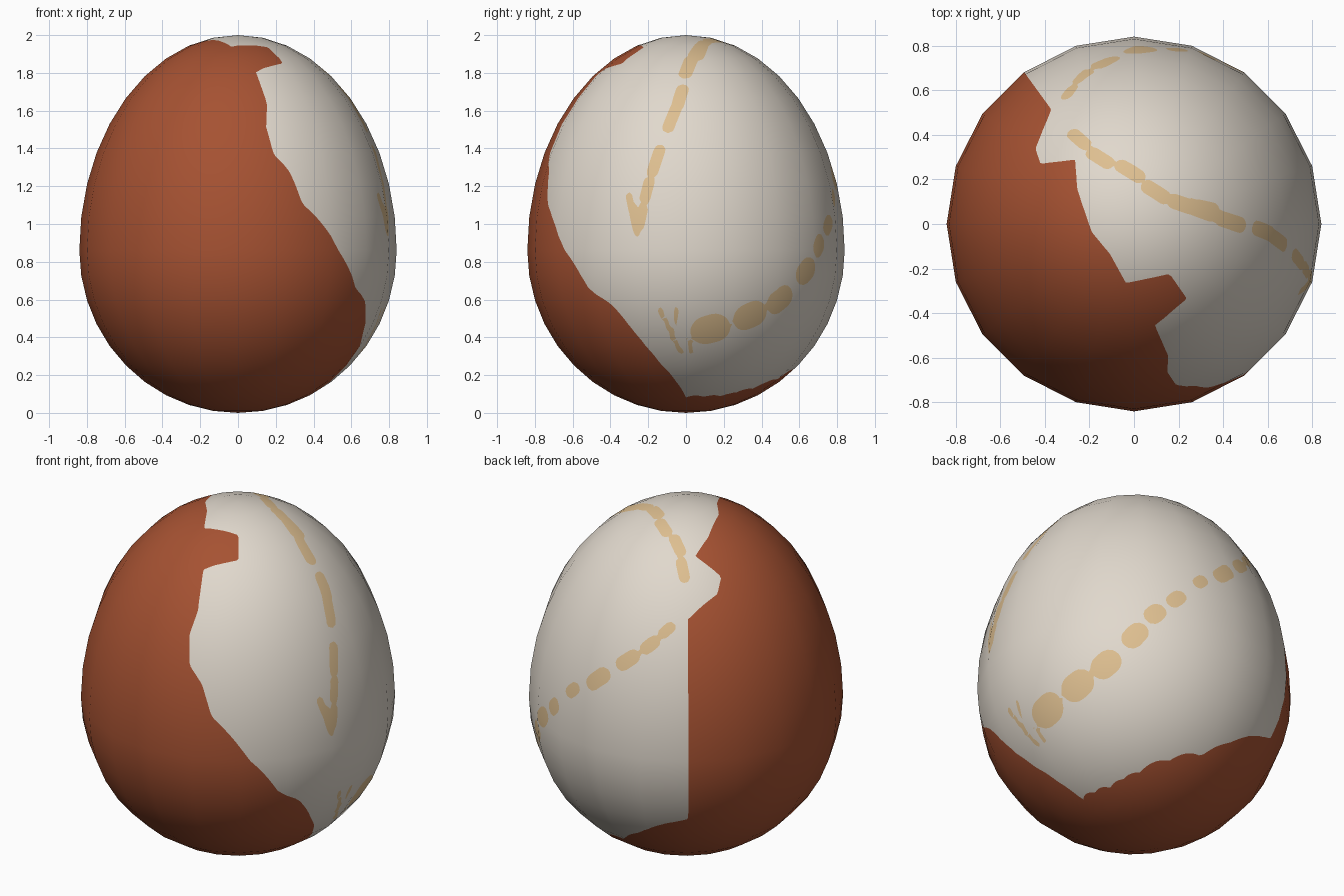
import bpy, bmesh, math
from mathutils import Vector
from mathutils.bvhtree import BVHTree

if "Cube" in bpy.data.objects:
    bpy.data.objects.remove(bpy.data.objects["Cube"])

R, MID, TOP, LOW = 0.84, 0.86, 1.14, 0.86      # egg radius, widest height, upper and lower half heights

# ---- egg body: 20 x 20 sphere stretched differently above and below its widest ring
bm = bmesh.new()
bmesh.ops.create_uvsphere(bm, u_segments=20, v_segments=20, radius=1)
for v in bm.verts:
    v.co = Vector((v.co.x * R, v.co.y * R, MID + v.co.z * (TOP if v.co.z > 0 else LOW)))
tree = BVHTree.FromBMesh(bm)


def half(z):
    return TOP if z > MID else LOW


def ring(z):
    return R * math.sqrt(max(0, 1 - ((z - MID) / half(z)) ** 2))


def flat(x, y, z):
    """Unroll a surface point around the top pole."""
    r = math.hypot(x, y)
    p = math.atan2(r / R, (z - MID) / half(z))
    return (p * x / r, p * y / r) if r > 1e-6 else (0.0, p)


# ---- outline of the cream area: over the top (x, y), down the front (x, z), round the base (angle, z)
over_top = [(-.372, .515), (-.444, .34), (-.42, .27), (-.265, .29), (-.255, .157), (-.19, -.036),
            (-.108, -.135), (-.036, -.265), (.16, -.224), (.238, -.336), (.094, -.457)]
down_front = [(.155, 1.635), (.15, 1.52), (.19, 1.37), (.275, 1.28), (.345, 1.11), (.53, .87)]
round_base = [(-39.6, .656), (-31, .58), (-13.4, .26), (0, .08), (29.5, .085), (54, .125),
              (89, .225), (114, .42), (125.9, .48)]
outline = [flat(x, y, MID + TOP * math.sqrt(1 - (x * x + y * y) / R ** 2)) for x, y in over_top]
outline += [flat(x, -math.sqrt(ring(z) ** 2 - x * x), z) for x, z in down_front]
for (a0, z0), (a1, z1) in zip(round_base, round_base[1:] + round_base[-1:]):
    for t in (0, .5):
        a, z = math.radians(a0 + t * (a1 - a0)), z0 + t * (z1 - z0)
        if t == 0 or a0 != a1:
            outline.append(flat(ring(z) * math.cos(a), ring(z) * math.sin(a), z))


def cream_field(co):
    """Signed distance to the outline, negative inside the cream area."""
    px, py = flat(*co)
    best, inside = 9.0, False
    x0, y0 = outline[-1]
    for x1, y1 in outline:
        dx, dy = x1 - x0, y1 - y0
        t = ((px - x0) * dx + (py - y0) * dy) / (dx * dx + dy * dy)
        t = min(1, max(0, t))
        best = min(best, (px - x0 - t * dx) ** 2 + (py - y0 - t * dy) ** 2)
        if (y0 > py) != (y1 > py) and px < x0 + (py - y0) / dy * dx:
            inside = not inside
        x0, y0 = x1, y1
    return -math.sqrt(best) if inside else math.sqrt(best)


# ---- tan speckles: rows of rounded dabs laid on the surface as seen from four sides
RIGHT = (0, 0, 686, 251.5, 189)
ABOVE = (-90, 90, 1134, 225, 223)
BACK_LEFT = (125, 24, 686, 696, 186)
BELOW = (50, -28, 1134, 696, 186)


def pick(view, u, v):
    az, el, cu, cv, scale = view
    az, el = math.radians(az), math.radians(el)
    back = Vector((math.cos(el) * math.cos(az), math.cos(el) * math.sin(az), math.sin(el)))
    right = Vector((-math.sin(az), math.cos(az), 0))
    start = Vector((0, 0, MID)) + right * (u - cu) / scale + back.cross(right) * (cv - v) / scale
    return tree.ray_cast(start + back * 5, -back)[0]


speckles = []


def dabs(view, points, r0, r1, stretch):
    """One dab per point, turned along the row, radius running from r0 to r1."""
    row = [p for p in (pick(view, u, v) for u, v in points) if p]
    last = len(row) - 1
    for i, p in enumerate(row):
        a, b = max(0, i - 1), min(last, i + 1)
        d = (row[b] - row[a]) / (b - a) * stretch
        speckles.append((p - d, d * 2, r0 + (r1 - r0) * i / last))


def twig(view, u0, v0, u1, v1, r):
    a, b = pick(view, u0, v0), pick(view, u1, v1)
    speckles.append((a, b - a, r))


dabs(ABOVE, [(1079, 140), (1100, 159), (1130, 172), (1156, 193), (1182, 205), (1206, 210)], .03, .036, .3)
dabs(RIGHT, [(698, 52), (688, 68), (680, 98), (672, 119), (656, 162), (647, 191), (641, 218)], .038, .028, .3)
dabs(BELOW, [(1048, 716), (1078, 692), (1106, 671), (1135, 642), (1155, 620), (1176, 605), (1200, 587)],
     .085, .036, .1)
dabs(BACK_LEFT, [(598, 677), (628, 658), (650, 643), (667, 628)], .046, .03, .2)
twig(RIGHT, 629, 197, 637, 234, .02)
twig(RIGHT, 660, 311, 681, 353, .015)
twig(RIGHT, 677, 310, 672, 340, .013)
twig(RIGHT, 688, 340, 692, 354, .012)


def speckle_field(co):
    best = 0.2
    for a, d, r in speckles:
        w = co - a
        if w.length_squared < 0.15:
            t = min(1, max(0, w.dot(d) / d.length_squared))
            best = min(best, (w - t * d).length - r)
    return best


# ---- cut the shell along the colour borders
bmesh.ops.subdivide_edges(bm, edges=bm.edges[:], cuts=8, use_grid_fill=True)


def cut_along(field, name):
    layer = bm.verts.layers.float.new(name)
    for v in bm.verts:
        v[layer] = field(v.co)
    border = []
    for e in bm.edges[:]:
        a, b = e.verts
        fa, fb = a[layer], b[layer]
        if fa * fb < 0:
            _, n = bmesh.utils.edge_split(e, a, min(.97, max(.03, fa / (fa - fb))))
            n[layer] = 0.0
            border.append(n)
    bmesh.ops.connect_verts(bm, verts=border)


cut_along(cream_field, "cream")
cut_along(speckle_field, "speckle")
cream = bm.verts.layers.float["cream"]
speckle = bm.verts.layers.float["speckle"]
for f in bm.faces:
    f.smooth = True
    if sum(v[cream] for v in f.verts) > 0:
        f.material_index = 0
    else:
        f.material_index = 2 if sum(v[speckle] for v in f.verts) < 0 else 1
for name in ("cream", "speckle"):
    bm.verts.layers.float.remove(bm.verts.layers.float[name])

mesh = bpy.data.meshes.new("egg_shell")
bm.to_mesh(mesh)
bm.free()
egg = bpy.data.objects.new("egg_shell", mesh)
bpy.context.collection.objects.link(egg)
for name, col in (("rust_red", (.38, .084, .032)), ("cream", (.75, .69, .61)), ("tan", (.73, .52, .28))):
    m = bpy.data.materials.new(name)
    m.diffuse_color = (*col, 1)
    m.use_nodes = True
    m.node_tree.nodes["Principled BSDF"].inputs["Base Color"].default_value = m.diffuse_color
    mesh.materials.append(m)

# ---- smooth egg shading across the flat facets
mesh.normals_split_custom_set_from_vertices(
    [Vector((v.co.x / R ** 2, v.co.y / R ** 2, (v.co.z - MID) / half(v.co.z) ** 2)).normalized()
     for v in mesh.vertices])
